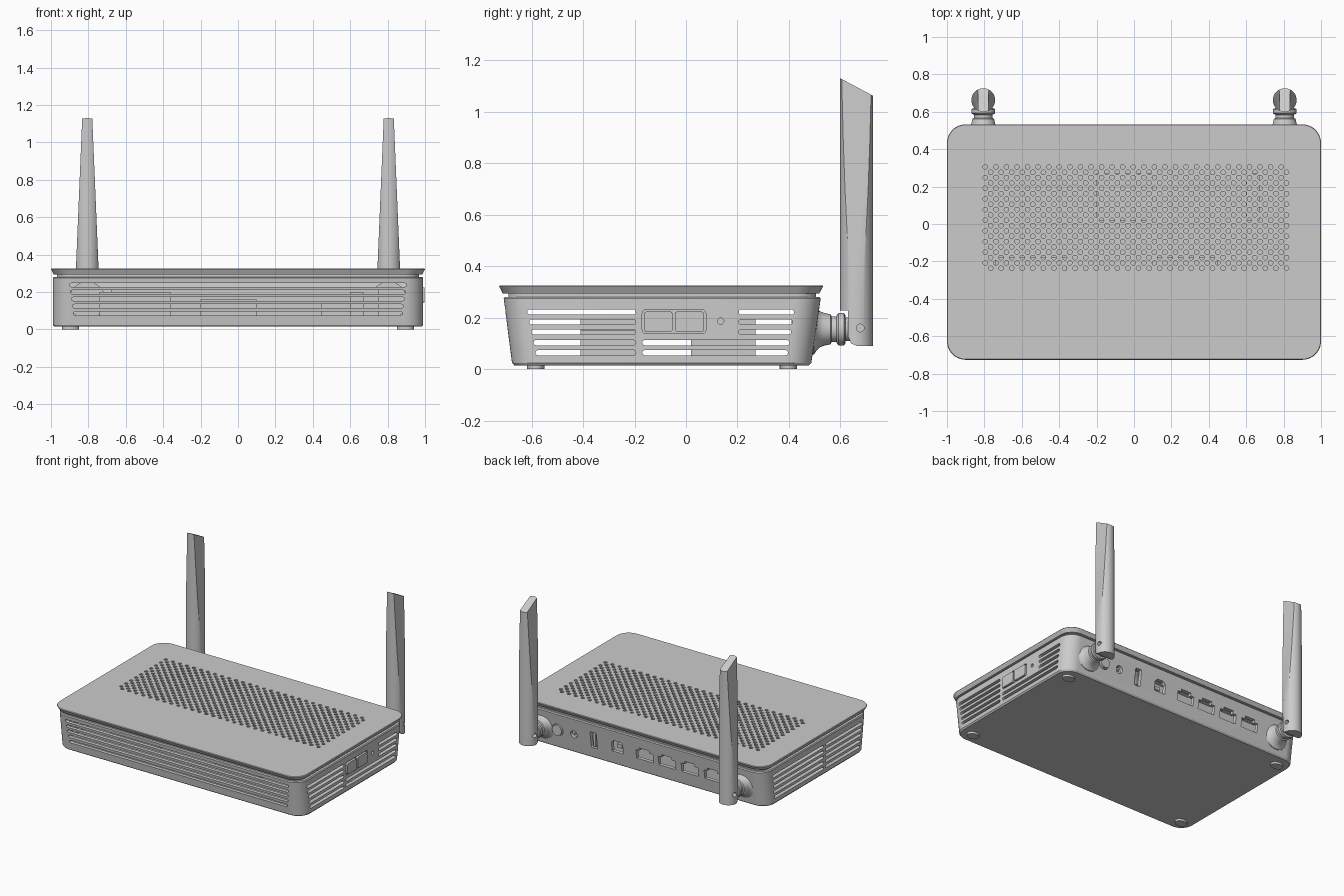
import bpy, bmesh, math

if "Cube" in bpy.data.objects:
    bpy.data.objects.remove(bpy.data.objects["Cube"])

AX = {'x': lambda a, b, t: (t, a, b), 'y': lambda a, b, t: (a, t, b), 'z': lambda a, b, t: (a, b, t)}


def make(name, rings_list):
    """One object from several lofted solids (each a list of point rings)."""
    bm = bmesh.new()
    for rings in rings_list:
        vs = [[bm.verts.new(p) for p in r] for r in rings]
        n = len(vs[0])
        for lo, hi in zip(vs, vs[1:]):
            for i in range(n):
                j = (i + 1) % n
                bm.faces.new((lo[i], lo[j], hi[j], hi[i]))
        bm.faces.new(vs[0][::-1])
        bm.faces.new(vs[-1])
    bmesh.ops.recalc_face_normals(bm, faces=bm.faces)
    me = bpy.data.meshes.new(name)
    bm.to_mesh(me)
    bm.free()
    ob = bpy.data.objects.new(name, me)
    bpy.context.collection.objects.link(ob)
    return ob


def prism(pts, axis, a, b):
    return [[AX[axis](p, q, t) for p, q in pts] for t in (a, b)]


def circle(cx, cy, r, n=24, ry=None):
    return [(cx + r * math.cos(2 * math.pi * i / n), cy + (ry or r) * math.sin(2 * math.pi * i / n))
            for i in range(n)]


def rrect(x0, x1, y0, y1, r, seg=6):
    pts = []
    for k, (cx, cy) in enumerate([(x1 - r, y1 - r), (x0 + r, y1 - r), (x0 + r, y0 + r), (x1 - r, y0 + r)]):
        for i in range(seg + 1):
            a = math.pi / 2 * (k + i / seg)
            pts.append((cx + r * math.cos(a), cy + r * math.sin(a)))
    return pts


def slot(a, b, z, h=0.02):
    return rrect(a, b, z - h / 2, z + h / 2, h * 0.495, 4)


def box(x0, x1, y0, y1, z0, z1):
    return prism([(x0, y0), (x1, y0), (x1, y1), (x0, y1)], 'z', z0, z1)


def boolean(ob, cutter, op='DIFFERENCE'):
    m = ob.modifiers.new('cut', 'BOOLEAN')
    m.operation, m.solver, m.object = op, 'MANIFOLD', cutter
    me = bpy.data.meshes.new_from_object(ob.evaluated_get(bpy.context.evaluated_depsgraph_get()))
    ob.modifiers.clear()
    ob.data = me
    bpy.data.objects.remove(cutter)


def shell(rows):
    return [[(x, y, z) for x, y in rrect(-hx, hx, y0, y1, r, 10)] for hx, y0, y1, r, z in rows]


# hollow lower housing, front and back walls leaning outward
body = make('housing', [shell([(.982, -.667, .478, .09, .015), (.99, -.676, .487, .1, .025),
                               (.99, -.708, .523, .1, .274), (.985, -.703, .518, .095, .281)])])
boolean(body, make('cavity', [shell([(.965, -.652, .463, .08, .04), (.965, -.685, .499, .08, .3)])]))

# ventilation slots on front and both sides, ports, recess for the buttons
cuts = []
for i, z in enumerate((.238, .2, .163, .125, .085)):
    e = .9 - .005 * i
    cuts.append(prism(slot(-e, e, z), 'y', -.8, -.62))
for i, z in enumerate((.222, .183, .144, .103, .064)):
    a, b = -.617 + .008 * i, .42 - .006 * i
    mid = .205 if i < 3 else -.17
    cuts += [prism(slot(a, -.195, z), 'x', .9, 1.1), prism(slot(mid, b, z), 'x', .9, 1.1),
             prism(slot(a, -.195, z), 'x', -1.1, -.9), prism(slot(-.17, b, z), 'x', -1.1, -.9)]
cuts.append(prism(rrect(-.17, .077, .138, .231, .015), 'x', .98, 1.1))
cuts.append(prism(circle(.135, .187, .012), 'x', .9, 1.1))
RJ = (-.02, -.2, -.385, -.57)
for x in RJ:
    cuts.append(prism([(x - .068, .115), (x + .068, .115), (x + .068, .18), (x + .04, .18), (x + .04, .2),
                       (x - .04, .2), (x - .04, .18), (x - .068, .18)], 'y', .44, .6))
cuts += [prism(rrect(.365, .415, .095, .215, .006), 'y', .44, .6),
         prism([(.155, .115), (.245, .115), (.245, .18), (.225, .2), (.175, .2), (.155, .18)], 'y', .44, .6),
         prism(circle(.55, .155, .027), 'y', .44, .6),
         prism(circle(.68, .155, .043), 'y', .44, .6)]
boolean(body, make('openings', cuts))

# lid with recessed neck and perforated field
lid = make('lid', [shell([(.968, -.69, .505, .085, .272), (.968, -.69, .505, .085, .294),
                          (.985, -.712, .518, .095, .295), (.998, -.724, .531, .1, .318),
                          (1, -.726, .533, .1, .322), (.997, -.723, .53, .098, .326)])])
holes = []
for row in range(20):
    for col in range(29):
        x, y = -.795 + .0565 * col + (.02825 if row % 2 else 0), .305 - .0285 * row
        holes.append(prism(circle(x, y, .0125, 10), 'z', .2, .4))
boolean(lid, make('perforation', holes))

# feet
make('feet', [prism(circle(x, y, .045, 24, .034), 'z', 0, .02) for x in (-.895, .895) for y in (-.583, .398)])

# buttons on the right side
make('side_buttons', [prism(rrect(a, b, .145, .224, .01), 'x', .97, .998)
                      for a, b in ((-.162, -.052), (-.043, .069))])
make('power_button', [prism(circle(.68, .155, .038), 'y', .44, .518)])

# insides seen through the openings
make('port_backing', [box(-.68, .75, .41, .442, .04, .21)])
make('port_tongues', [box(.382, .398, .43, .495, .105, .205), prism(circle(.55, .155, .008, 12), 'y', .43, .495),
                      box(.18, .22, .43, .48, .14, .165)])
make('circuit_board', [box(-.9, .9, -.6, .43, .038, .05)])
make('components', [box(-.74, -.36, -.41, -.18, .05, .2), box(.1, .45, -.41, -.18, .05, .15),
                    box(-.2, .1, .02, .27, .05, .16), box(.6, .67, .02, .27, .05, .2)])

# antennas with revolved hinge mounts
HZ = .155
mount = [(.46, .1), (.497, .098), (.508, .082), (.52, .07), (.535, .064), (.562, .058), (.566, .05), (.584, .05),
         (.588, .058), (.593, .063), (.613, .063), (.618, .058), (.62, .046), (.65, .044)]
for side, s in (('left', -1), ('right', 1)):
    cx = .806 * s
    make(side + '_antenna_mount', [[[(x, y, z) for x, z in circle(cx, HZ, r, 32)] for y, r in mount]])
    ant = make(side + '_antenna', [prism(circle(cx, .6625, .0635, 40), 'z', .05, 1.2)])
    boolean(ant, make('side_profile', [prism([(.59, .228), (.63, .228), (.63, .125), (.642, .1), (.665, .09),
                                              (.74, .09), (.74, 1.055), (.59, 1.135)], 'x', cx - .2, cx + .2)]),
            'INTERSECT')
    boolean(ant, make('taper', [prism([(cx - .072, .05), (cx + .072, .05), (cx + .024, 1.2), (cx - .024, 1.2)],
                                      'y', .5, .8)]), 'INTERSECT')
    boolean(ant, make('screw_holes', [prism(circle(.677, .16, .015, 20), 'x', cx + a, cx + b)
                                      for a, b in ((-.1, -.035), (.035, .1))]))

# smooth shading with sharp edges kept
bpy.ops.object.select_all(action='SELECT')
bpy.context.view_layer.objects.active = body
bpy.ops.object.shade_smooth_by_angle(angle=math.radians(30))
